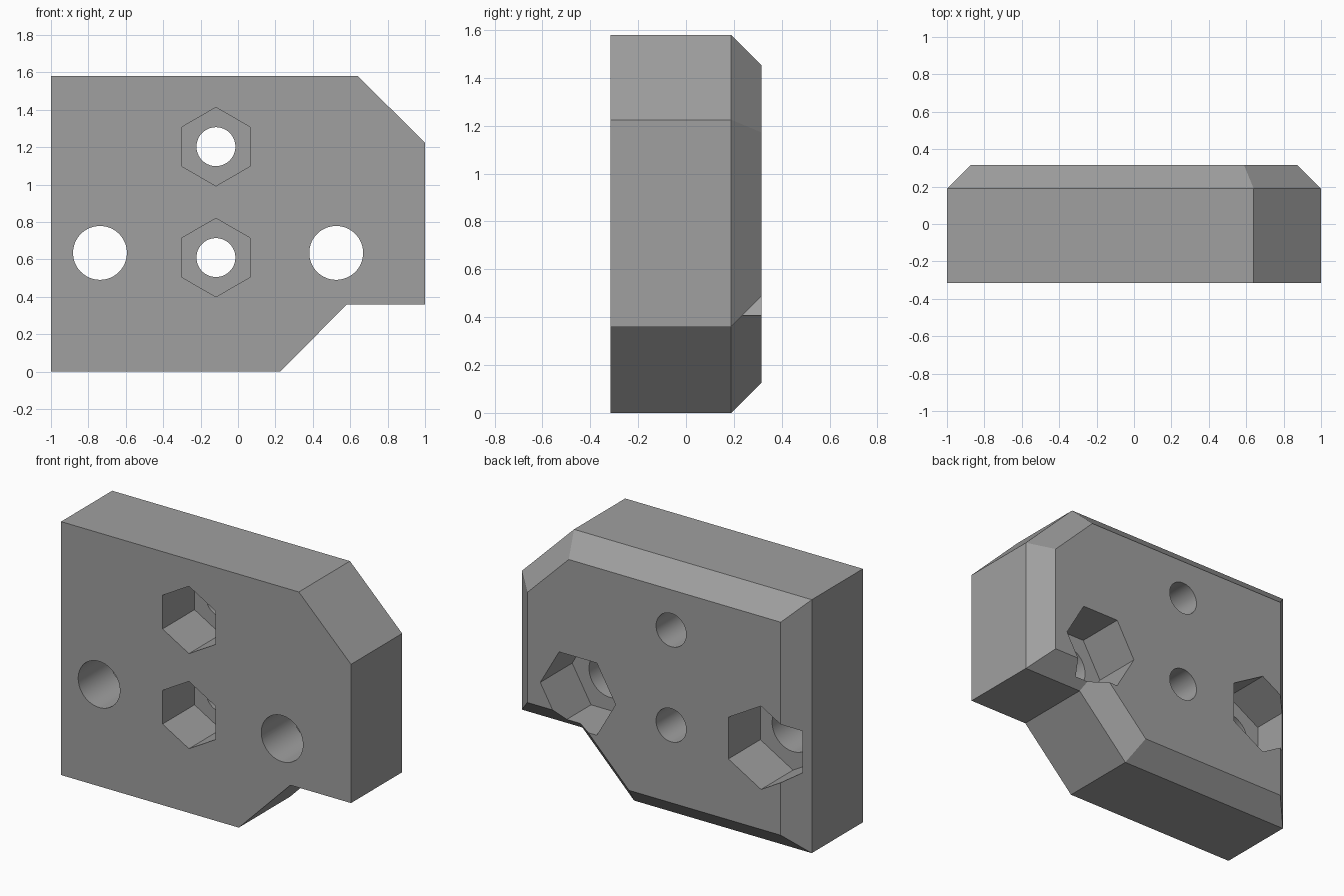
import bpy, math
from mathutils import Vector

if "Cube" in bpy.data.objects:
    bpy.data.objects.remove(bpy.data.objects["Cube"])

FRONT, BACK, CHAMFER = -0.315, 0.315, 0.126

grey = bpy.data.materials.new("plain grey")
grey.diffuse_color = (0.35, 0.35, 0.35, 1)
grey.use_nodes = True
grey.node_tree.nodes["Principled BSDF"].inputs["Base Color"].default_value = grey.diffuse_color


def loft(name, rings):
    """Closed solid from rings of (x, y, z) points with equal counts."""
    n = len(rings[0])
    verts = [p for ring in rings for p in ring]
    faces = [list(range(n)), list(range(len(verts) - n, len(verts)))[::-1]]
    for k in range(len(rings) - 1):
        a = k * n
        for i in range(n):
            j = (i + 1) % n
            faces.append([a + i, a + n + i, a + n + j, a + j])
    mesh = bpy.data.meshes.new(name)
    mesh.from_pydata(verts, [], faces)
    mesh.materials.append(grey)
    ob = bpy.data.objects.new(name, mesh)
    bpy.context.collection.objects.link(ob)
    return ob


def inset(points, d):
    """Mitred inward offset of a counter-clockwise outline."""
    out = []
    for i, p in enumerate(points):
        p = Vector(p)
        e1 = (p - Vector(points[i - 1])).normalized()
        e2 = (Vector(points[(i + 1) % len(points)]) - p).normalized()
        n1, n2 = Vector((-e1.y, e1.x)), Vector((-e2.y, e2.x))
        out.append(p + (n1 + n2) * d / (1 + n1.dot(n2)))
    return out


def prism(name, x, z, r, sides, y0, y1, turn=0.0):
    """Prism along y, used for the holes and nut pockets."""
    angles = [turn + 2 * math.pi * i / sides for i in range(sides)]
    return loft(name, [[(x + r * math.cos(a), y, z + r * math.sin(a)) for a in angles]
                       for y in (y0, y1)])


# Plate body with a chamfered back edge
outline = [(-1, 0), (0.226, 0), (0.582, 0.36), (1, 0.36),
           (1, 1.225), (0.64, 1.58), (-1, 1.58)]
rings = [[(p[0], y, p[1]) for p in pts] for pts, y in
         ((outline, FRONT), (outline, BACK - CHAMFER), (inset(outline, CHAMFER), BACK))]
body = loft("mounting_plate", rings)

# Small bolt holes with front nut pockets, large bolt holes with back nut pockets
UP = math.pi / 6
cutters = []
for x, z, hole_r, nut_r, y0, y1, turn in (
        (-0.118, 1.203, 0.104, 0.21, -0.5, 0, UP),
        (-0.118, 0.61, 0.104, 0.21, -0.5, 0, UP),
        (-0.738, 0.635, 0.144, 0.26, 0, 0.5, UP),
        (0.525, 0.635, 0.144, 0.26, 0, 0.5, 0)):
    cutters.append(prism("bolt_hole", x, z, hole_r, 64, -0.6, 0.6))
    cutters.append(prism("nut_pocket", x, z, nut_r, 6, y0, y1, turn))

bpy.context.view_layer.objects.active = body
for cutter in cutters:
    mod = body.modifiers.new("cut", 'BOOLEAN')
    mod.operation, mod.solver, mod.object = 'DIFFERENCE', 'EXACT', cutter
    bpy.ops.object.modifier_apply(modifier=mod.name)
for cutter in cutters:
    bpy.data.objects.remove(cutter)

# Smooth hole walls, sharp corners
body.select_set(True)
bpy.ops.object.shade_smooth_by_angle(angle=math.radians(30))
